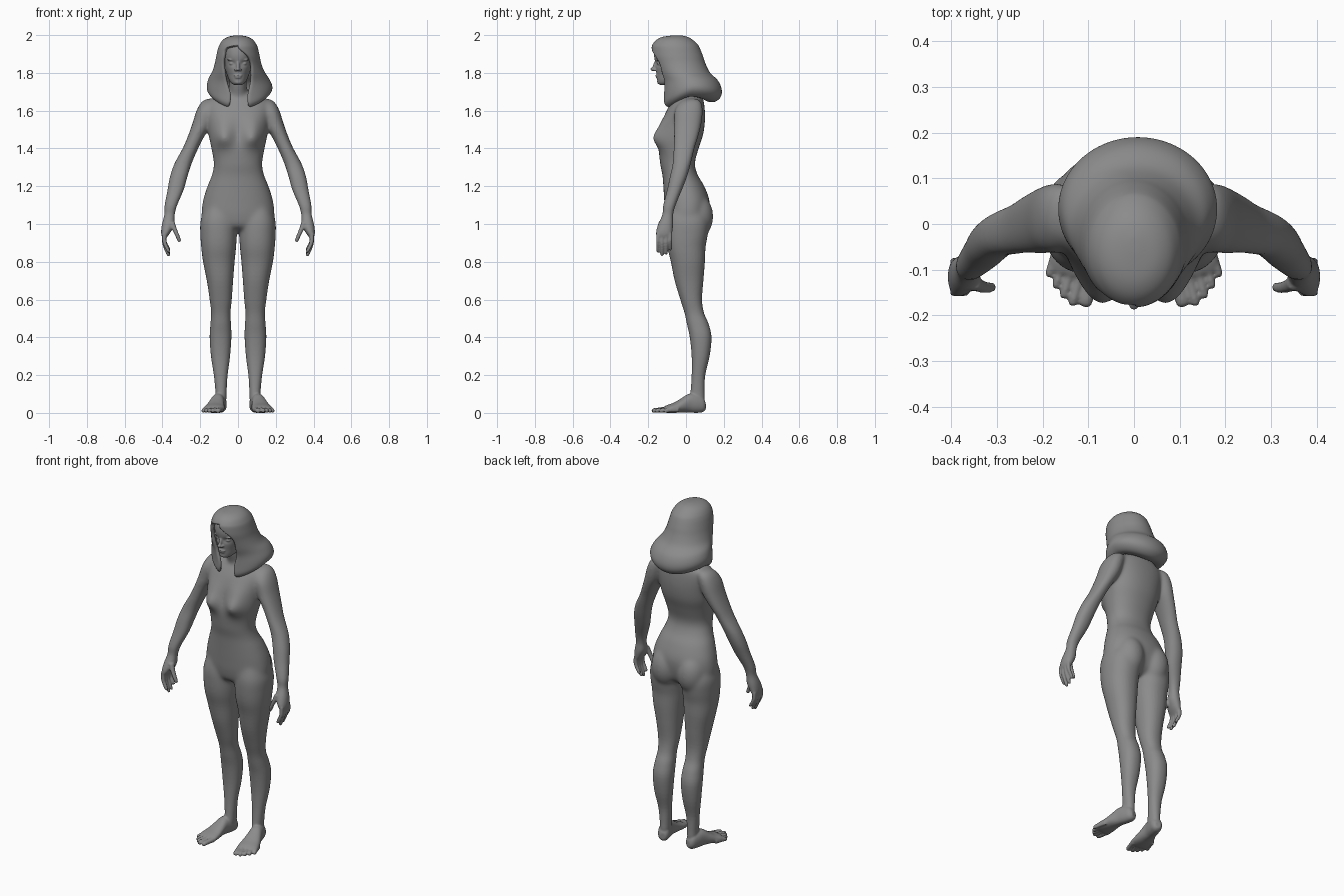
import bpy, bmesh, math
from mathutils import Matrix, Vector

grey = bpy.data.materials.new("dark_grey")
grey.diffuse_color = (.26, .26, .26, 1)


def spline(rows, steps):
    """Catmull-Rom interpolation of whole rows."""
    out = []
    for i in range(len(rows) - 1):
        p = [rows[max(i - 1, 0)], rows[i], rows[i + 1], rows[min(i + 2, len(rows) - 1)]]
        for s in range(steps):
            t = s / steps
            out.append([0.5 * (2 * b + (c - a) * t + (2 * a - 5 * b + 4 * c - d) * t * t
                               + (3 * b - a - 3 * c + d) * t ** 3) for a, b, c, d in zip(*p)])
    return out + [list(rows[-1])]


def loft(bm, rows, mat=Matrix(), both=True, seg=32, e=2.2, steps=4):
    """Closed loft through rows (height, x0, x1, y0, y1), optionally mirrored in x."""
    for sx in ((1, -1) if both else (1,)):
        m = Matrix.Diagonal((sx, 1, 1, 1)) @ mat
        rings = []
        for z, x0, x1, y0, y1 in spline(rows, steps):
            ring = []
            for k in range(seg):
                a = 2 * math.pi * k / seg
                c, s = math.cos(a), math.sin(a)
                x = (x0 + x1) / 2 + (x1 - x0) / 2 * math.copysign(abs(c) ** (2 / e), c)
                y = (y0 + y1) / 2 + (y1 - y0) / 2 * math.copysign(abs(s) ** (2 / e), s)
                ring.append(bm.verts.new(m @ Vector((x, y, z))))
            rings.append(ring)
        for r, q in zip(rings, rings[1:]):
            for k in range(seg):
                bm.faces.new((r[k], r[k - 1], q[k - 1], q[k]))
        bm.faces.new(rings[0])
        bm.faces.new(rings[-1][::-1])


def ball(bm, c, r, tilt=0, both=True):
    for sx in ((1, -1) if both else (1,)):
        m = (Matrix.Translation((c[0] * sx, c[1], c[2])) @ Matrix.Rotation(tilt, 4, 'X')
             @ Matrix.Diagonal((*r, 1)))
        bmesh.ops.create_uvsphere(bm, u_segments=24, v_segments=16, radius=1, matrix=m)


def swell(bm, x, z, rx, rz, dy):
    """Push the front surface by dy in a soft mirrored bump."""
    for v in bm.verts:
        if v.co.y < -.03:
            v.co.y += dy * math.exp(-((abs(v.co.x) - x) / rx) ** 2 - ((v.co.z - z) / rz) ** 2)


def centred(rows):
    return [(z, -w, w, a, b) for z, w, a, b in rows]


def soften(ob, count, group=""):
    s = ob.modifiers.new("soften", 'SMOOTH')
    s.factor, s.iterations, s.vertex_group = 0.5, count, group


def finish(bm, name, voxel=0, smooth=0, recalc=True):
    if recalc:
        bmesh.ops.recalc_face_normals(bm, faces=bm.faces)
    for f in bm.faces:
        f.smooth = True
    me = bpy.data.meshes.new(name)
    bm.to_mesh(me)
    bm.free()
    ob = bpy.data.objects.new(name, me)
    bpy.context.collection.objects.link(ob)
    if voxel:  # fuse the parts, keep the fused mesh
        r = ob.modifiers.new("fuse", 'REMESH')
        r.mode, r.voxel_size, r.use_smooth_shade = 'VOXEL', voxel, True
        fused = bpy.data.meshes.new_from_object(ob.evaluated_get(bpy.context.evaluated_depsgraph_get()))
        ob.modifiers.clear()
        ob.data = fused
        soften(ob, smooth)
    ob.data.materials.clear()
    ob.data.materials.append(grey)
    return ob


# ---- body: torso, limbs, hands and feet fused into one skin
bm = bmesh.new()
loft(bm, centred([(.955, .08, -.03, .06), (.985, .165, -.09, .10), (1.04, .192, -.108, .12),
                  (1.12, .186, -.115, .125), (1.2, .162, -.12, .097), (1.26, .138, -.125, .062),
                  (1.32, .128, -.137, .047), (1.4, .141, -.142, .067), (1.47, .155, -.128, .09),
                  (1.54, .165, -.12, .10), (1.6, .175, -.102, .1), (1.645, .165, -.078, .095),
                  (1.675, .115, -.058, .086), (1.705, .06, -.045, .068)]), both=False, seg=80, steps=6)
swell(bm, .078, 1.455, .055, .05, -.05)  # chest
swell(bm, .085, 1.52, .06, .06, -.022)
# neck
loft(bm, centred([(1.62, .06, -.06, .08), (1.68, .05, -.066, .06), (1.74, .046, -.085, .04),
                  (1.8, .046, -.09, .04)]), both=False)
# seat
ball(bm, (.085, .055, 1.04), (.085, .09, .12))
# legs
loft(bm, [(1.1, .03, .17, -.09, .09), (1.02, .01, .198, -.108, .12), (.95, .006, .2, -.108, .117),
          (.88, .01, .195, -.1, .104), (.8, .018, .185, -.08, .1), (.7, .026, .165, -.06, .092),
          (.6, .033, .15, -.03, .085), (.53, .04, .142, -.008, .095), (.47, .037, .146, .005, .12),
          (.4, .035, .15, .02, .135), (.3, .042, .143, .03, .125), (.2, .055, .128, .03, .102),
          (.12, .06, .12, .025, .098), (.07, .062, .118, .02, .098), (.03, .07, .11, .03, .09)])
# arms and palms
loft(bm, [(1.664, .12, .165, .01, .06), (1.645, .11, .195, -.03, .082), (1.6, .12, .22, -.06, .09),
          (1.53, .14, .242, -.065, .083), (1.46, .18, .267, -.065, .065), (1.4, .21, .293, -.065, .045),
          (1.32, .245, .336, -.07, .025), (1.25, .268, .36, -.085, .005), (1.18, .288, .373, -.1, -.022),
          (1.1, .322, .388, -.12, -.055), (1.05, .335, .39, -.125, -.068), (1, .337, .402, -.147, -.068),
          (.96, .355, .407, -.158, -.072), (.935, .372, .404, -.156, -.078), (.923, .38, .398, -.15, -.085)])
# fingers and thumb
for y, tip in ((-.149, .85), (-.127, .83), (-.105, .838), (-.083, .86)):
    a, b, mid = y - .0092, y + .0092, (tip + .94) / 2
    loft(bm, [(.95, .378, .402, a, b), (mid + .01, .378, .401, a, b), (tip + .012, .36, .381, a, b),
              (tip, .36, .373, y - .005, y + .005)], seg=16)
loft(bm, [(1.01, .335, .37, -.145, -.11), (.97, .322, .348, -.15, -.122), (.935, .308, .331, -.151, -.127),
          (.913, .301, .322, -.148, -.128), (.905, .306, .317, -.143, -.133)], seg=16)
# feet, pointing slightly outward
d, p = Vector((.27, -.963, 0)), Vector((.963, .27, 0))
foot = Matrix(((p.x, 0, d.x, .085), (p.y, 0, d.y, .1), (0, 1, 0, 0), (0, 0, 0, 1)))
loft(bm, [(-.002, -.018, .018, .015, .055), (.015, -.031, .031, .003, .085), (.05, -.035, .035, 0, .1),
          (.09, -.038, .036, .002, .1), (.13, -.05, .042, .002, .075), (.165, -.061, .046, 0, .055),
          (.2, -.068, .048, 0, .042), (.22, -.06, .04, .002, .032)], foot)
for x, tip, r in ((-.053, .277, .0145), (-.026, .283, .0095), (-.003, .272, .0095), (.019, .256, .009), (.04, .236, .009)):
    loft(bm, [(tip - .08, x - r, x + r, .004, .034), (tip - .035, x - r, x + r, .003, .028),
              (tip - .008, x - r, x + r, 0, .024), (tip, x - r / 2, x + r / 2, .004, .016)], foot, seg=16)
body = finish(bm, "body", .005, 4)
# blend the joins of the trunk, leaving limbs' ends crisp
trunk = body.vertex_groups.new(name="trunk")
for v in body.data.vertices:
    w = min((v.co.z - .85) / .1, (.27 - abs(v.co.x)) / .06, 1)
    if w > 0:
        trunk.add([v.index], w, 'REPLACE')
soften(body, 70, "trunk")

# ---- head with facial features
bm = bmesh.new()
loft(bm, centred([(1.735, .018, -.135, -.09), (1.745, .034, -.149, -.06), (1.765, .048, -.153, -.01),
                  (1.79, .058, -.156, .04), (1.82, .068, -.16, .06), (1.86, .077, -.165, .075),
                  (1.9, .08, -.169, .07), (1.94, .075, -.16, .05), (1.97, .05, -.13, .01)]),
     both=False, seg=72, steps=6)
swell(bm, .031, 1.85, .02, .014, .010)  # eye sockets
ball(bm, (0, -.164, 1.838), (.0095, .011, .033), -.3, False)
ball(bm, (0, -.176, 1.82), (.011, .012, .010), 0, False)
ball(bm, (.011, -.165, 1.816), (.008, .011, .007))
ball(bm, (.032, -.141, 1.849), (.015, .012, .008))
ball(bm, (.033, -.149, 1.869), (.024, .009, .005))
ball(bm, (0, -.152, 1.786), (.023, .010, .005), 0, False)
ball(bm, (0, -.150, 1.776), (.019, .011, .006), 0, False)
ball(bm, (0, -.142, 1.752), (.02, .011, .012), 0, False)
finish(bm, "head", .0035, 4)

# ---- hair: open shell swept round the head; rows (z, half width, front, back, left gap, right gap, x shift)
rows = [(1.999, .01, -.06, -.03, 0, 0, 0), (1.992, .05, -.12, .005, 0, 0, 0), (1.975, .08, -.157, .036, 0, 0, 0),
        (1.95, .098, -.178, .063, 0, 0, 0), (1.93, .106, -.183, .074, 38, 2, 0), (1.89, .115, -.182, .09, 42, 27, 0),
        (1.85, .123, -.17, .103, 41, 36, 0), (1.8, .14, -.15, .128, 32, 31, .002), (1.76, .16, -.13, .17, 24, 24, .004),
        (1.71, .174, -.125, .19, 16, 15, .008), (1.67, .168, -.125, .183, 18, 16, .008),
        (1.645, .14, -.11, .15, 24, 22, .006), (1.65, .105, -.09, .105, 32, 30, .004)]
bm, n, rings = bmesh.new(), 48, []
for z, w, yf, yb, gl, gr, cx in spline(rows, 3):
    ring = []
    a0, a1 = math.radians(max(gr, 0)), math.radians(360 - max(gl, 0))
    drop = min(1, max(0, (1.82 - z) / .15))
    for k in range(n + 1):
        a = a0 + (a1 - a0) * k / n
        off = .03 * math.sin(a) ** 2 - .035 * max(0, math.cos(a))
        ring.append(bm.verts.new((cx + w * math.sin(a), (yf + yb) / 2 - (yb - yf) / 2 * math.cos(a), z + off * drop)))
    rings.append(ring)
for r, q in zip(rings, rings[1:]):
    for k in range(n):
        bm.faces.new((r[k], q[k], q[k + 1], r[k + 1]))
bm.faces.new(rings[0][:-1])
bmesh.ops.remove_doubles(bm, verts=bm.verts, dist=.0005)
hair = finish(bm, "hair", recalc=False)
t = hair.modifiers.new("thickness", 'SOLIDIFY')
t.thickness, t.offset = .02, -1
hair.modifiers.new("round", 'SUBSURF').levels = 1
